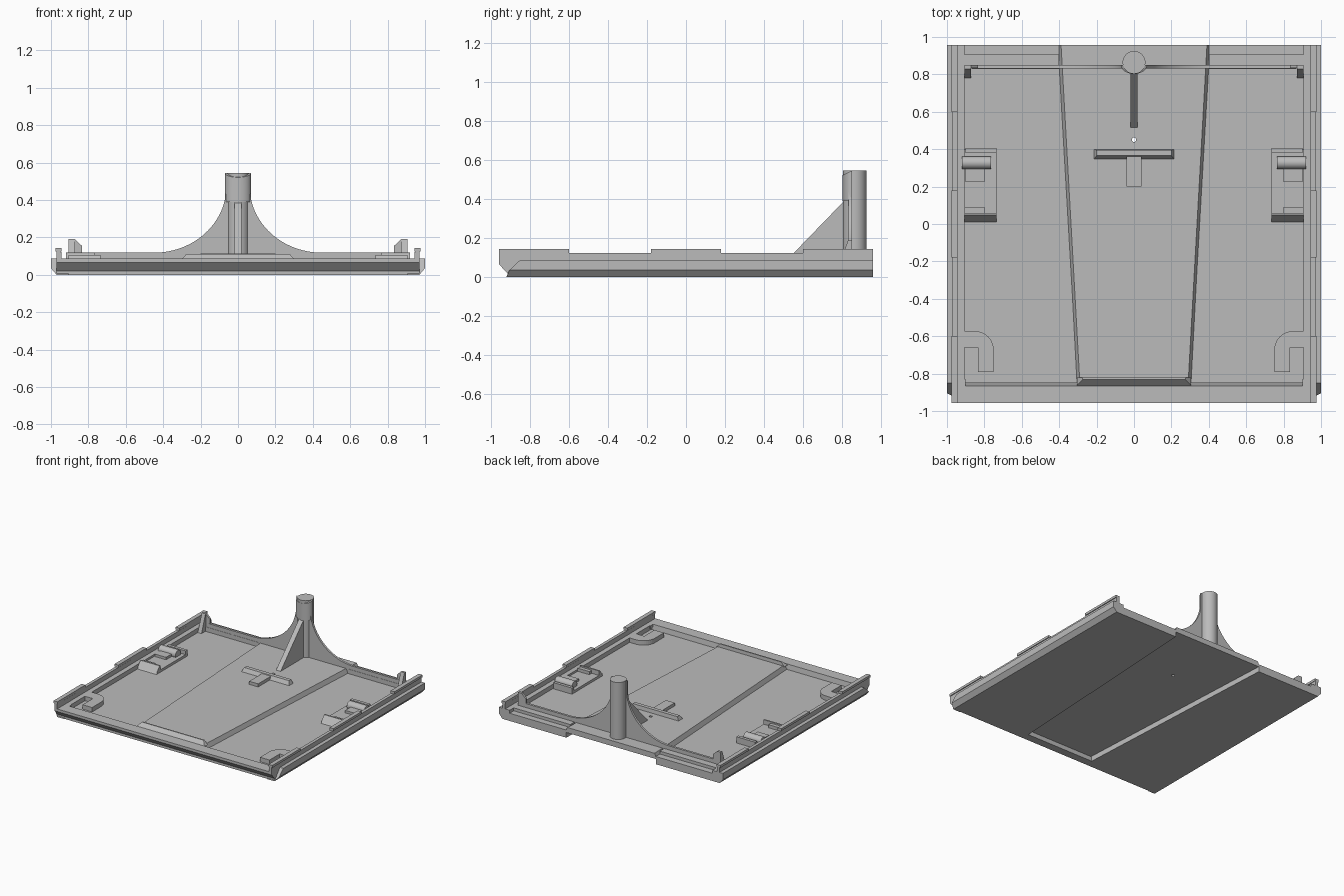
import bpy, bmesh, math

if "Cube" in bpy.data.objects:
    bpy.data.objects.remove(bpy.data.objects["Cube"])

gray = bpy.data.materials.new("plain gray")
gray.diffuse_color = (0.5, 0.5, 0.5, 1)
gray.use_nodes = True
gray.node_tree.nodes["Principled BSDF"].inputs["Base Color"].default_value = gray.diffuse_color


def loft(name, a, b, mirror=False, smooth=False):
    """Solid between two matching rings of 3D points; mirror adds a copy across x = 0."""
    bm = bmesh.new()
    for s in ((1, -1) if mirror else (1,)):
        va = [bm.verts.new((s * x, y, z)) for x, y, z in a]
        vb = [bm.verts.new((s * x, y, z)) for x, y, z in b]
        n = len(va)
        bm.faces.new(va)
        bm.faces.new(vb)
        for i in range(n):
            j = (i + 1) % n
            bm.faces.new((va[i], va[j], vb[j], vb[i]))
    bmesh.ops.recalc_face_normals(bm, faces=bm.faces)
    me = bpy.data.meshes.new(name)
    bm.to_mesh(me)
    bm.free()
    me.materials.append(gray)
    ob = bpy.data.objects.new(name, me)
    bpy.context.collection.objects.link(ob)
    if smooth:
        bpy.context.view_layer.objects.active = ob
        ob.select_set(True)
        bpy.ops.object.shade_smooth_by_angle(angle=math.radians(30))
        ob.select_set(False)
    return ob


def prism(name, pts, axis, lo, hi, mirror=False, smooth=False):
    """Extrude a 2D outline along an axis (x: pts are yz, y: xz, z: xy)."""
    put = {"x": lambda p, t: (t, p[0], p[1]),
           "y": lambda p, t: (p[0], t, p[1]),
           "z": lambda p, t: (p[0], p[1], t)}[axis]
    return loft(name, [put(p, lo) for p in pts], [put(p, hi) for p in pts], mirror, smooth)


def box(name, x, y, z, mirror=False):
    return prism(name, [(x[0], y[0]), (x[1], y[0]), (x[1], y[1]), (x[0], y[1])], "z", *z, mirror)


def arc(cx, cy, rx, ry, a0, a1, n):
    return [(cx + rx * math.cos(math.radians(a0 + (a1 - a0) * i / n)),
             cy + ry * math.sin(math.radians(a0 + (a1 - a0) * i / n))) for i in range(n + 1)]


# Floor either side of the tapered channel, open underneath
prism("floor_panel", [(0.305, -0.85), (0.95, -0.85), (0.95, 0.957), (0.4, 0.957)],
      "z", 0, 0.05, True)

# Front wall with chamfered underside
prism("front_wall", [(-0.915, 0), (-0.85, 0), (-0.865, 0.086), (-0.957, 0.086),
                     (-0.957, 0.065), (-0.915, 0.02)], "x", -0.97, 0.97)

# Side rails: bevelled below, sloped at the front end
rail = [(0.905, 0), (0.97, 0), (1.0, 0.035), (1.0, 0.086), (0.905, 0.086)]
loft("side_rail", [(x, -0.92 + max(0, z - 0.02) * 1.05, z) for x, z in rail],
     [(x, 0.957, z) for x, z in rail], True)
box("side_rail_front_corner", (0.9, 0.97), (-0.957, -0.83), (0.065, 0.086), True)

# Thin side lip with three raised tabs
box("side_lip", (0.945, 0.97), (-0.957, 0.957), (0.08, 0.123), True)
for i, (y0, y1) in enumerate(((-0.957, -0.6), (-0.18, 0.18), (0.6, 0.957))):
    box("side_tab_%d" % i, (0.943, 0.977), (y0, y1), (0.125, 0.144), True)
    box("side_tab_neck_%d" % i, (0.948, 0.97), (y0, y1), (0.11, 0.13), True)

# Raised channel roof with sloped flanks and a pin hole
panel = loft("channel_roof",
             [(-0.305, -0.86, 0.042), (0.305, -0.86, 0.042), (0.41, 0.957, 0.042), (-0.41, 0.957, 0.042)],
             [(-0.29, -0.84, 0.085), (0.29, -0.84, 0.085), (0.39, 0.957, 0.085), (-0.39, 0.957, 0.085)])
cutter = prism("pin_hole_cutter", arc(0, 0.45, 0.012, 0.012, 0, 337.5, 15), "z", -0.1, 0.2)
cutter.hide_render = True
cutter.hide_viewport = True
mod = panel.modifiers.new("pin_hole", "BOOLEAN")
mod.operation = "DIFFERENCE"
mod.object = cutter
mod.solver = "EXACT"

# Sloped ridge at the front end of the channel
loft("channel_front_ridge",
     [(-0.305, -0.863, 0.08), (0.305, -0.863, 0.08), (0.305, -0.82, 0.08), (-0.305, -0.82, 0.08)],
     [(-0.275, -0.832, 0.112), (0.275, -0.832, 0.112), (0.275, -0.822, 0.112), (-0.275, -0.822, 0.112)])

# Back ledge, stepped
box("back_ledge", (0.4, 0.96), (0.83, 0.905), (0.03, 0.086), True)
box("back_step", (0.4, 0.96), (0.9, 0.957), (0.03, 0.062), True)

# Back wall sweeping up to the post
sweep = arc(0.45, 0.47, 0.387, 0.352, 180, 270, 24)
half = sweep + [(0.865, 0.118)]
outline = [(-0.865, 0.05), (0.865, 0.05)] + half[::-1] + [(-x, z) for x, z in half]
prism("back_wall", outline, "y", 0.832, 0.85, smooth=True)

# Round post with a bulged front and a sloped front top
prism("post", arc(0, 0.864, 0.061, 0.061, 0, 352.5, 47), "z", 0.06, 0.545, smooth=True)
bulge = arc(0, 0.85, 0.07, 0.048, 180, 360, 16)
loft("post_front", [(x, y, 0.39) for x, y in bulge],
     [(x, y, 0.545 - (0.85 - y) * 0.5) for x, y in bulge], smooth=True)
foot = arc(0, 0.85, 0.058, 0.035, 180, 360, 16)
prism("post_front_lower", foot, "z", 0.08, 0.4, smooth=True)

# Triangular brace in front of the post
prism("post_brace", [(0.51, 0.08), (0.84, 0.08), (0.84, 0.39), (0.81, 0.39)], "x", -0.02, 0.02)

# T-shaped stop on the channel roof
loft("stop_bar", [(-0.215, 0.345, 0.08), (0.215, 0.345, 0.08), (0.215, 0.4, 0.08), (-0.215, 0.4, 0.08)],
     [(-0.2, 0.365, 0.115), (0.2, 0.365, 0.115), (0.2, 0.395, 0.115), (-0.2, 0.395, 0.115)])
box("stop_stem", (-0.04, 0.04), (0.2, 0.37), (0.08, 0.11))

# Back corner posts
prism("corner_post", [(0.78, 0.05), (0.85, 0.05), (0.85, 0.19), (0.83, 0.19)],
      "x", 0.872, 0.905, True)
prism("corner_post_web", [(0.835, 0.05), (0.9, 0.05), (0.9, 0.19), (0.872, 0.19), (0.835, 0.155)],
      "y", 0.834, 0.85, True)

# Side latch seats
prism("latch_plinth", [(0.01, 0.05), (0.4, 0.05), (0.4, 0.07), (0.03, 0.07)],
      "x", 0.735, 0.91, True)
prism("latch_ramp", [(0.012, 0.06), (0.06, 0.06), (0.06, 0.106), (0.048, 0.106)],
      "x", 0.735, 0.905, True)
box("latch_step", (0.8, 0.905), (0.055, 0.09), (0.06, 0.095), True)
prism("latch_roll", arc(0.328, 0.085, 0.034, 0.034, 0, 337.5, 15), "x", 0.765, 0.92, True, True)
box("latch_pad", (0.8, 0.9), (0.225, 0.31), (0.06, 0.09), True)
box("latch_back_bar", (0.735, 0.9), (0.38, 0.405), (0.05, 0.1), True)

# Low curved corner guides at the front
guide = ([(0.91, -0.66), (0.91, -0.573)] + arc(0.85, -0.673, -0.1, 0.1, 90, 0, 10)
         + [(0.75, -0.79), (0.835, -0.79), (0.835, -0.66)])
prism("corner_guide", guide, "z", 0.045, 0.086, True)
